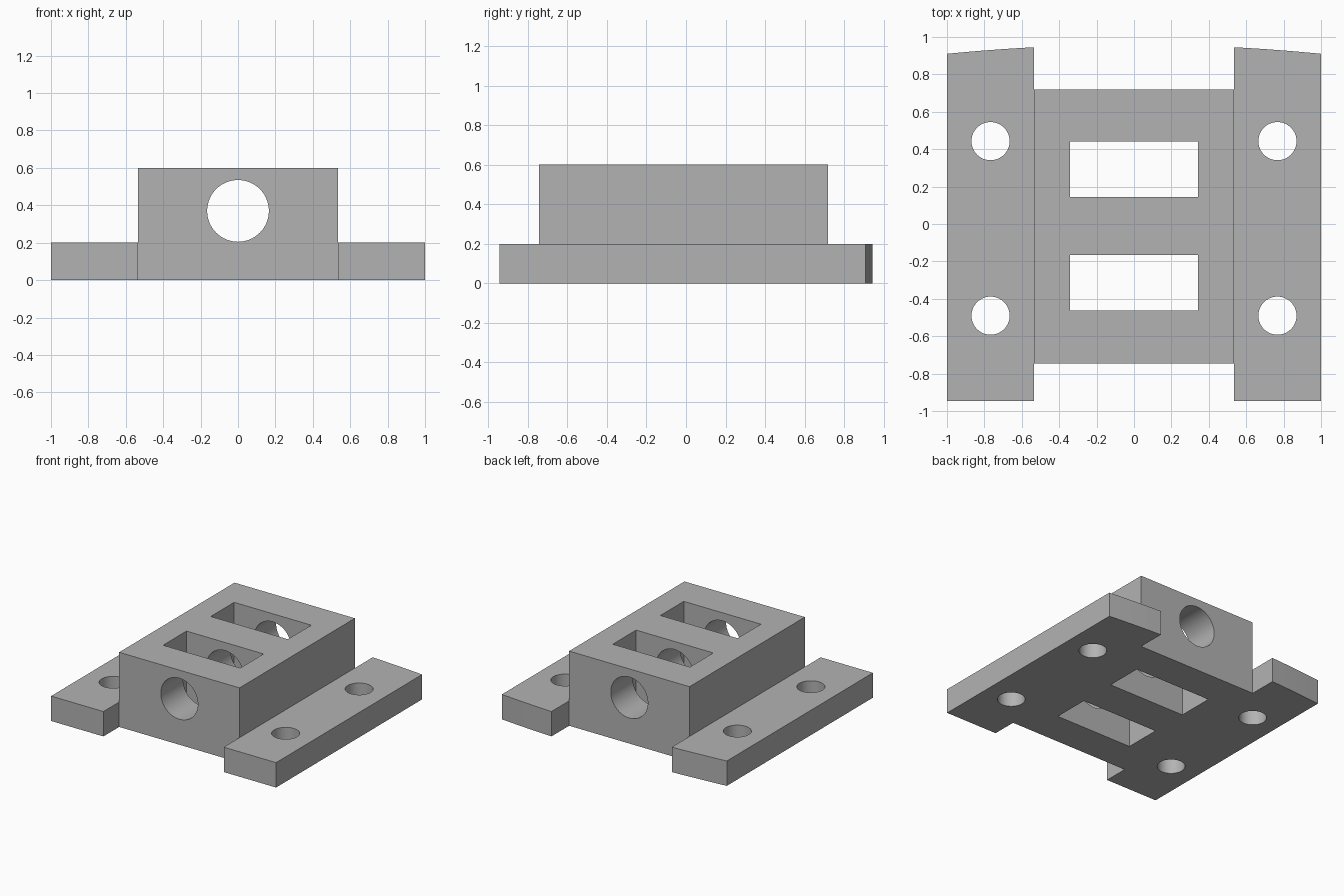
import bpy
import bmesh
import math

cube = bpy.data.objects.get("Cube")
if cube:
    bpy.data.objects.remove(cube, do_unlink=True)

# Dimensions
HALF_BODY, HALF_WIDTH = 0.535, 1.0
BODY_FRONT, BODY_BACK = -0.745, 0.72
RAIL_FRONT = -0.945
BASE_H, BODY_H = 0.2, 0.6

grey = bpy.data.materials.new("plain grey")
grey.use_nodes = True
grey.diffuse_color = (0.45, 0.45, 0.45, 1)
grey.node_tree.nodes["Principled BSDF"].inputs["Base Color"].default_value = grey.diffuse_color


def rail_back(x):
    """Shallow crown of the back edge."""
    return 0.959 - 0.049 * x * x


def raise_faces(bm, faces, height):
    """Extrude faces as one region and return the new top faces."""
    geom = bmesh.ops.extrude_face_region(bm, geom=faces)["geom"]
    verts = [g for g in geom if isinstance(g, bmesh.types.BMVert)]
    bmesh.ops.translate(bm, vec=(0, 0, height), verts=verts)
    return [g for g in geom if isinstance(g, bmesh.types.BMFace)]


# Bearing block: two flange rails and a body from one footprint
bm = bmesh.new()
body = [(-HALF_BODY, BODY_FRONT), (HALF_BODY, BODY_FRONT),
        (HALF_BODY, BODY_BACK), (-HALF_BODY, BODY_BACK)]
outlines = [body]
STEPS = 8
for side in (-1, 1):
    xs = [HALF_WIDTH + (HALF_BODY - HALF_WIDTH) * i / STEPS for i in range(STEPS + 1)]
    rail = [(HALF_BODY, RAIL_FRONT), (HALF_WIDTH, RAIL_FRONT)]
    rail += [(x, rail_back(x)) for x in xs]
    rail += [(HALF_BODY, BODY_BACK), (HALF_BODY, BODY_FRONT)]
    outlines.append([(side * x, y) for x, y in rail][::side])
for outline in outlines:
    bm.faces.new([bm.verts.new((x, y, 0)) for x, y in outline])
bmesh.ops.remove_doubles(bm, verts=bm.verts[:], dist=0.0001)
tops = raise_faces(bm, bm.faces[:], BASE_H)
middle = [f for f in tops if abs(f.calc_center_median().x) < HALF_BODY / 2]
raised = raise_faces(bm, middle, BODY_H - BASE_H)
leftover = [f for f in middle if f.is_valid and f not in raised]
if leftover:
    bmesh.ops.delete(bm, geom=leftover, context='FACES_ONLY')
# The footprint stays as the underside
if not any(f.calc_center_median().z < 0.001 for f in bm.faces):
    for outline in outlines:
        bm.faces.new([bm.verts.new((x, y, 0)) for x, y in outline])
    bmesh.ops.remove_doubles(bm, verts=bm.verts[:], dist=0.0001)
bmesh.ops.recalc_face_normals(bm, faces=bm.faces[:])
mesh = bpy.data.meshes.new("bearing_block")
bm.to_mesh(mesh)
bm.free()
block = bpy.data.objects.new("bearing_block", mesh)
bpy.context.collection.objects.link(block)
mesh.materials.append(grey)
bpy.ops.object.select_all(action='DESELECT')


def cut(cutter):
    """Subtract a helper shape from the block, then discard it."""
    cutter.hide_render = True
    cutter.data.materials.append(grey)
    bpy.ops.object.select_all(action='DESELECT')
    bpy.context.view_layer.objects.active = block
    block.select_set(True)
    mod = block.modifiers.new("cut", 'BOOLEAN')
    mod.operation = 'DIFFERENCE'
    mod.solver = 'EXACT'
    mod.object = cutter
    bpy.ops.object.modifier_apply(modifier=mod.name)
    bpy.data.objects.remove(cutter, do_unlink=True)


def cut_round(radius, location, rotation=(0, 0, 0)):
    bpy.ops.mesh.primitive_cylinder_add(vertices=64, radius=radius, depth=3,
                                        location=location, rotation=rotation)
    cut(bpy.context.object)


# Shaft bore from front to back
cut_round(0.165, (0, 0, 0.37), (math.pi / 2, 0, 0))

# Two rectangular windows through the body
for y in (0.292, -0.313):
    bpy.ops.mesh.primitive_cube_add(size=1, location=(0, y, 0.3))
    window = bpy.context.object
    window.scale = (0.686, 0.297, 2)
    cut(window)

# Four bolt holes in the rails
for x in (-0.767, 0.767):
    for y in (0.443, -0.49):
        cut_round(0.102, (x, y, 0))

bpy.context.view_layer.objects.active = block
block.select_set(True)
bpy.ops.object.shade_smooth_by_angle(angle=math.radians(30))
